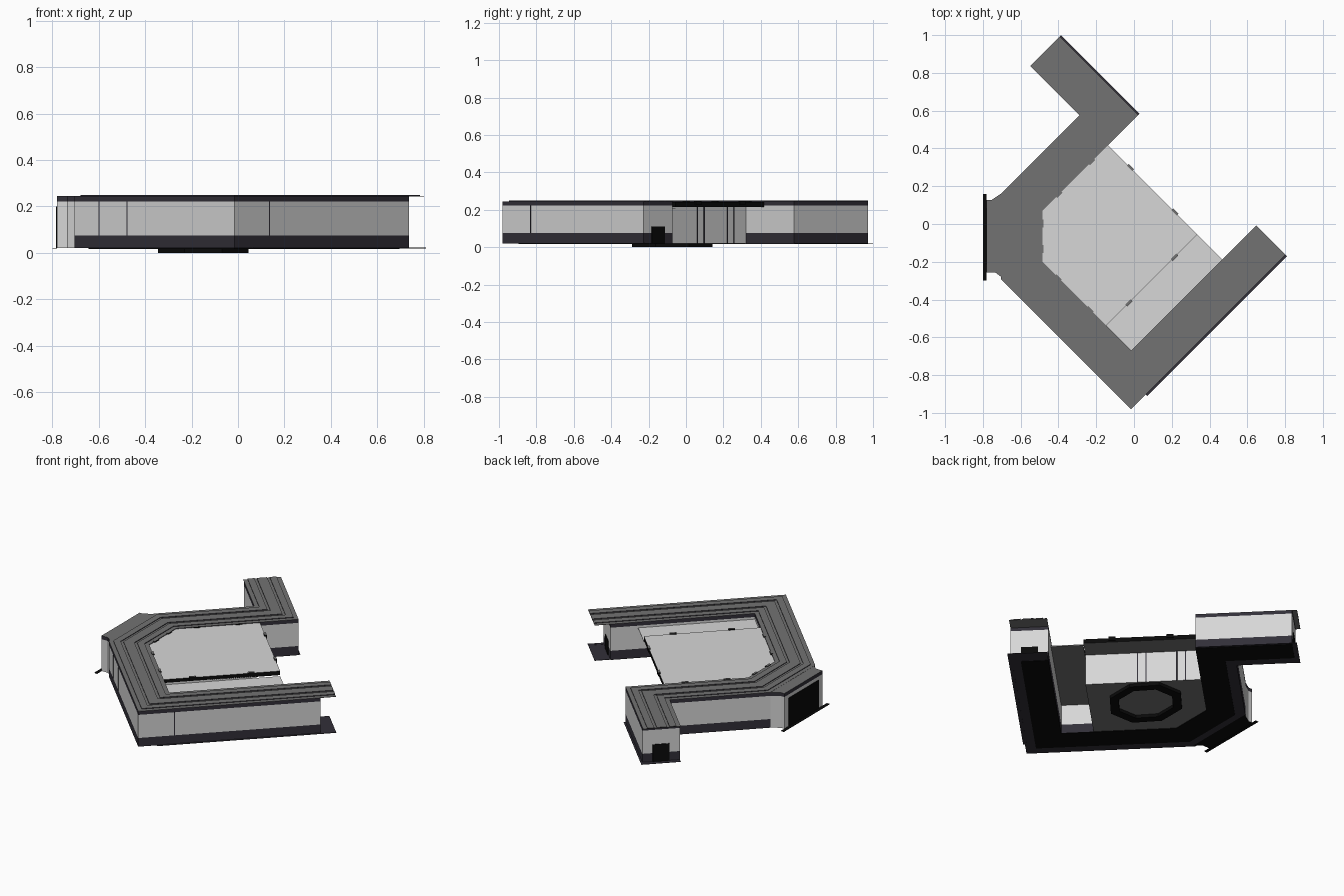
import bpy, bmesh, math
from mathutils import Vector

if "Cube" in bpy.data.objects:
    bpy.data.objects.remove(bpy.data.objects["Cube"])


def material(name, rgb):
    m = bpy.data.materials.new(name)
    m.use_nodes = True
    m.diffuse_color = (*rgb, 1)
    m.node_tree.nodes["Principled BSDF"].inputs["Base Color"].default_value = (*rgb, 1)
    return m


PALE = material("pale wall", (0.68, 0.68, 0.68))
GREY = material("roof grey", (0.17, 0.17, 0.17))
DARK = material("dark trim", (0.032, 0.029, 0.04))
BLACK = material("black", (0.003, 0.003, 0.003))


def prism(name, pts, z0, z1, side, top=None, bottom=None):
    """Extrude a flat outline, colouring its top, bottom and sides by direction."""
    mesh = bpy.data.meshes.new(name)
    bm = bmesh.new()
    base = bm.faces.new([bm.verts.new((p[0], p[1], z0)) for p in pts])
    ext = bmesh.ops.extrude_face_region(bm, geom=[base])["geom"]
    for v in ext:
        if isinstance(v, bmesh.types.BMVert):
            v.co.z = z1
    bmesh.ops.recalc_face_normals(bm, faces=bm.faces)
    for f in bm.faces:
        f.material_index = 1 if f.normal.z > 0.5 else 2 if f.normal.z < -0.5 else 0
    bm.to_mesh(mesh)
    bm.free()
    for m in (side, top or side, bottom or side):
        mesh.materials.append(m)
    ob = bpy.data.objects.new(name, mesh)
    bpy.context.collection.objects.link(ob)
    return ob


def offset(path, d):
    """Shift an open path sideways (left is positive) with mitred corners."""
    path = [Vector(p) for p in path]
    dirs = [(b - a).normalized() for a, b in zip(path, path[1:])]
    norms = [Vector((-t.y, t.x)) for t in dirs]
    out = []
    for i, p in enumerate(path):
        n0, n1 = norms[max(i - 1, 0)], norms[min(i, len(norms) - 1)]
        m = (n0 + n1).normalized()
        out.append(p + m * (d / m.dot(n1)))
    return out


def strip(name, path, d0, d1, z0, z1, *mats):
    return prism(name, offset(path, d0) + offset(path, d1)[::-1], z0, z1, *mats)


def bar(name, a, b, width, z0, z1, *mats):
    return strip(name, [a, b], -width / 2, width / 2, z0, z1, *mats)


def diag(s, d):
    """Point from its diagonal coordinates s = x + y and d = x - y."""
    return ((s + d) / 2, (s - d) / 2)


# Centre line of the wing
bends = [diag(-0.84, 0.81), (-0.595, -0.245), (-0.595, 0.115), diag(0.443, -0.71)]
roof_path = [diag(0.64, 0.81)] + bends + [diag(0.443, -1.385)]
wall_path = [diag(0.51, 0.81)] + bends + [diag(0.443, -1.345)]
W = 0.11

# Wing walls, base, trim and roof
strip("wing_base", wall_path, -W, W, 0.02, 0.075, DARK)
strip("wing_wall", wall_path, -W, W, 0.075, 0.222, PALE)
strip("wing_trim", wall_path, -W, W, 0.222, 0.244, DARK)
strip("wing_roof", roof_path, -W, W, 0.243, 0.245, GREY)
strip("wing_underside", wall_path, -W, 0.05, 0.017, 0.02, BLACK)
for i, (a, b) in enumerate([(-0.085, -0.045), (-0.03, 0.03), (0.045, 0.085)]):
    strip(f"roof_rib_{i}", roof_path, a, b, 0.244, 0.249, DARK, GREY)

# Ground plates at the wing ends and flanges along two long sides
for name, a, b in [("front", roof_path[0], wall_path[0]), ("back", roof_path[-1], wall_path[-1])]:
    bar(name + "_end_plate", a, b, 2 * W, 0.019, 0.021, DARK)
strip("front_flange", roof_path[:2], W - 0.01, W + 0.01, 0.019, 0.022, DARK)
strip("back_flange", [diag(0.443, -0.554), roof_path[-1]], -W - 0.01, -W + 0.01, 0.019, 0.022, DARK)

# Doors in the wing ends
bar("front_end_door", diag(0.512, 0.74), diag(0.512, 0.88), 0.006, 0.02, 0.11, BLACK)
bar("back_end_door", diag(0.373, -1.347), diag(0.513, -1.347), 0.006, 0.02, 0.13, BLACK)

# Vertical seams on the outer walls
for i, x in enumerate((-0.6, -0.48)):
    y = -0.995 - x
    bar(f"left_seam_{i}", (x, y), (x + 0.004, y - 0.004), 0.004, 0.075, 0.222, DARK)
bar("front_seam", diag(-0.7, 0.966), diag(-0.692, 0.966), 0.004, 0.075, 0.222, DARK)

# Entrance porch on the -x side
porch = [(-0.69, -0.29), (-0.735, -0.256), (-0.78, -0.256),
         (-0.78, 0.127), (-0.755, 0.127), (-0.69, 0.17)]
prism("porch_wall", porch, 0.02, 0.222, PALE, PALE, BLACK)
prism("porch_trim", porch, 0.222, 0.244, DARK, GREY, DARK)
bar("porch_door", (-0.781, -0.215), (-0.781, 0.085), 0.006, 0.02, 0.2, BLACK)
bar("porch_step", (-0.79, -0.3), (-0.79, 0.16), 0.02, 0.018, 0.021, BLACK)

# Central room, set back under its roof
inner = [diag(-0.687, 0.39), (-0.485, -0.2), (-0.485, 0.07)]
room = inner + [diag(0.085, -0.554), diag(0.085, 0.39)]
prism("room_wall", room, 0.02, 0.22, PALE, PALE, GREY)
canopy = inner + [diag(0.28, -0.554), diag(0.28, 0.39)]
prism("room_roof", canopy, 0.215, 0.241, BLACK, PALE, GREY)
passage = [diag(-0.687, 0.39), diag(-0.687, 0.655), diag(0.28, 0.655), diag(0.28, 0.39)]
prism("passage_roof", passage, 0.203, 0.208, PALE, PALE, GREY)
for i, y in enumerate((0.06, 0.095, 0.22, 0.255)):
    x = 0.087 - y
    bar(f"room_seam_{i}", (x, y), (x - 0.004, y + 0.004), 0.004, 0.02, 0.215, DARK)

# Small clips around the room roof edge
outline = canopy + canopy[:1]
for i, (a, b) in enumerate(zip(outline, outline[1:])):
    a, b = Vector(a), Vector(b)
    for t in (0.25, 0.75):
        c, h = a.lerp(b, t), (b - a).normalized() * 0.02
        bar(f"roof_clip_{i}_{int(t * 4)}", c - h, c + h, 0.014, 0.225, 0.248, BLACK, GREY)

# Octagonal ring under the floor
ring = bmesh.new()
mesh = bpy.data.meshes.new("floor_ring")
loops = []
for r in (0.212, 0.16):
    for z in (0, 0.02):
        loops.append([ring.verts.new((r * math.cos(a), r * 1.1 * math.sin(a), z))
                      for a in (math.pi / 8 + k * math.pi / 4 for k in range(8))])
order = [loops[0], loops[1], loops[3], loops[2]]
for p, q in zip(order, order[1:] + order[:1]):
    for k in range(8):
        n = (k + 1) % 8
        ring.faces.new((p[k], p[n], q[n], q[k]))
bmesh.ops.recalc_face_normals(ring, faces=ring.faces)
ring.to_mesh(mesh)
ring.free()
mesh.materials.append(BLACK)
floor_ring = bpy.data.objects.new("floor_ring", mesh)
floor_ring.location = (-0.15, -0.073, 0)
bpy.context.collection.objects.link(floor_ring)
